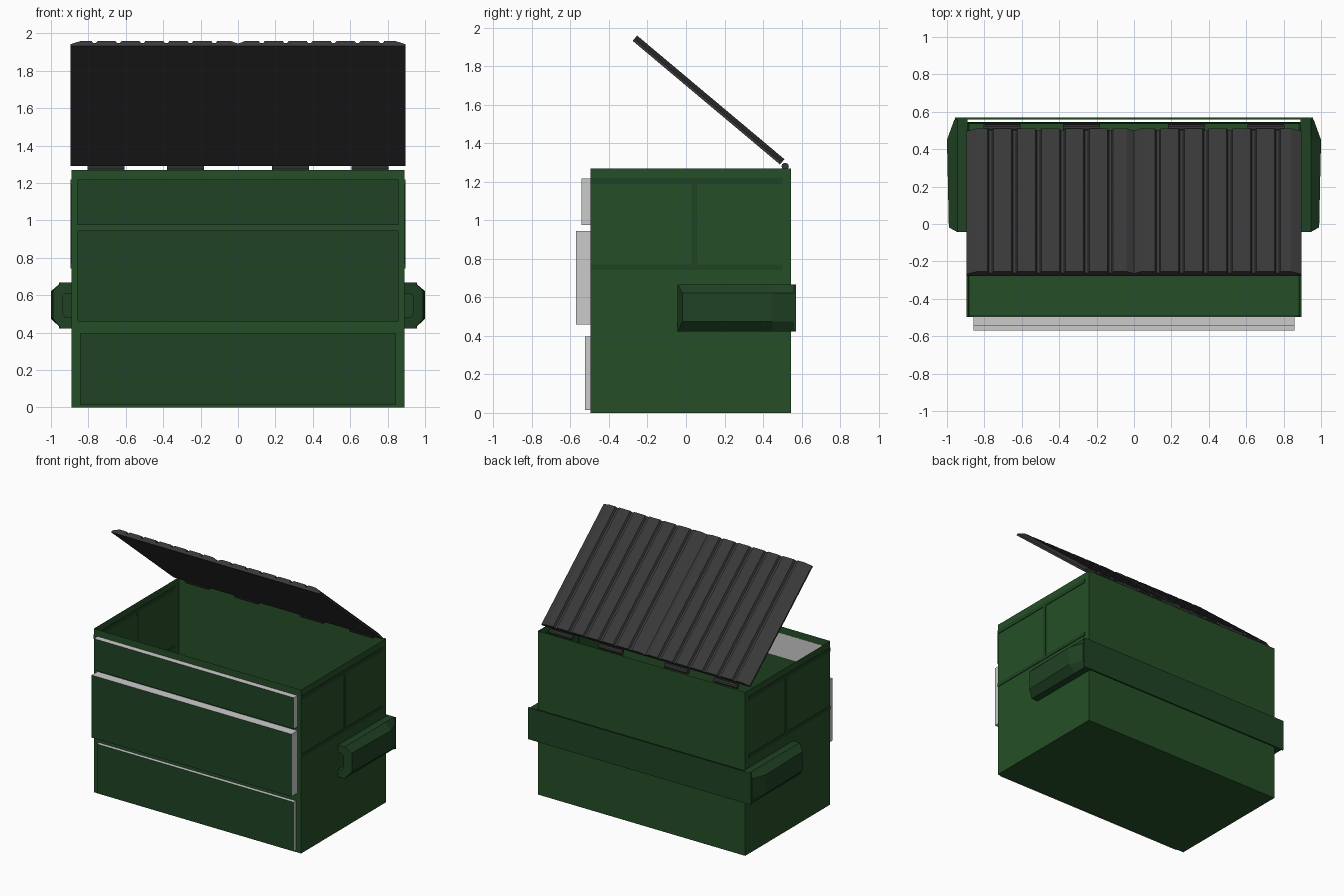
import bpy, bmesh, math
from mathutils import Vector

if "Cube" in bpy.data.objects:
    bpy.data.objects.remove(bpy.data.objects["Cube"])


def material(name, rgb):
    m = bpy.data.materials.new(name)
    m.diffuse_color = (*rgb, 1)
    m.use_nodes = True
    m.node_tree.nodes["Principled BSDF"].inputs["Base Color"].default_value = m.diffuse_color
    return m


GREEN = material("body_green", (0.018, 0.078, 0.02))
TRIM = material("trim_green", (0.014, 0.056, 0.018))
BLACK = material("lid_black", (0.04, 0.04, 0.04))
GREY = material("bare_grey", (0.6, 0.6, 0.6))


def finish(name, bm, *mats):
    bmesh.ops.recalc_face_normals(bm, faces=bm.faces)
    me = bpy.data.meshes.new(name)
    bm.to_mesh(me)
    bm.free()
    ob = bpy.data.objects.new(name, me)
    bpy.context.collection.objects.link(ob)
    for m in mats:
        me.materials.append(m)
    return ob


def mirror_x(ob):
    mod = ob.modifiers.new("mirror", 'MIRROR')
    mod.use_clip = False
    mod.use_mirror_merge = False
    return ob


def box_bm(lo, hi):
    bm = bmesh.new()
    bmesh.ops.create_cube(bm, size=1)
    for v in bm.verts:
        v.co = [lo[i] + (v.co[i] + 0.5) * (hi[i] - lo[i]) for i in range(3)]
    return bm


def box(name, lo, hi, mat):
    return finish(name, box_bm(lo, hi), mat)


def loft(name, sections, mat):
    """Skin a list of matching closed cross-sections and cap both ends."""
    bm = bmesh.new()
    rings = [[bm.verts.new(p) for p in s] for s in sections]
    n = len(rings[0])
    for a, b in zip(rings, rings[1:]):
        for i in range(n):
            j = (i + 1) % n
            bm.faces.new((a[i], a[j], b[j], b[i]))
    bm.faces.new(rings[0])
    bm.faces.new(rings[-1])
    return finish(name, bm, mat)


# open-topped bin: inset the top of a box and push it down to the floor
W, Y0, Y1, H, T = 0.89, -0.497, 0.545, 1.27, 0.015
bm = box_bm((-W, Y0, 0), (W, Y1, H))
bm.normal_update()
top = max(bm.faces, key=lambda f: f.calc_center_median().z)
bmesh.ops.inset_individual(bm, faces=[top], thickness=T)
for v in top.verts:
    v.co.z = 0.02
finish("bin_body", bm, GREEN)

# front panels: green faces with bare grey edges
for name, hw, z0, z1, y in (("lower_front_panel", 0.845, 0.015, 0.397, -0.525),
                            ("middle_front_panel", 0.858, 0.46, 0.945, -0.57),
                            ("upper_front_panel", 0.858, 0.975, 1.218, -0.543)):
    bm = box_bm((-hw, y, z0), (hw, Y0 + 0.002, z1))
    bm.normal_update()
    for f in bm.faces:
        f.material_index = 1 if f.normal.y < -0.5 else 0
    finish(name, bm, GREY, TRIM)

# thin side ribs
for name, y0, y1, z0, z1 in (("upper_side_rib", Y0, 0.5, 1.19, 1.22),
                             ("lower_side_rib", Y0, 0.5, 0.742, 0.77),
                             ("upright_side_rib", 0.028, 0.056, 0.77, 1.19)):
    mirror_x(box(name, (W - 0.005, y0, z0), (W + 0.005, y1, z1), TRIM))


# fork sleeves: chamfered C-section against each side wall
def sleeve_section(y_in, y_out, x_out):
    return [(W, y_in, 0.668), (0.945, y_in, 0.668), (x_out, y_out, 0.622),
            (x_out, y_out, 0.475), (0.945, y_in, 0.422), (W, y_in, 0.422),
            (W, y_in, 0.48), (0.92, y_in, 0.48), (0.935, y_in, 0.5),
            (0.935, y_in, 0.595), (0.92, y_in, 0.61), (W, y_in, 0.61)]


mirror_x(loft("fork_sleeve", [sleeve_section(-0.043, -0.018, 0.99),
                              sleeve_section(0.45, 0.45, 1.0),
                              sleeve_section(0.56, 0.56, 0.96)], TRIM))

# strap across the back joining the sleeves
box("back_strap", (-0.956, 0.56, 0.422), (0.956, 0.57, 0.668), TRIM)

# ribbed lid: half profile (x, height) mirrored, swept along the slope
half = [(0, 0.018), (0.04, 0.036)]
for k in range(6):
    c = 0.127 + 0.128 * k
    half += [(c - 0.016, 0.036), (c - 0.008, 0.022), (c + 0.008, 0.022), (c + 0.016, 0.036)]
half += [(0.84, 0.036), (0.895, 0.014), (0.895, 0)]
profile = half + [(-x, h) for x, h in reversed(half[1:])]
hinge_end, free_end = Vector((0, 0.488, 1.29)), Vector((0, -0.277, 1.932))
d = (free_end - hinge_end).normalized()
up = Vector((0, d.z, -d.y))
loft("open_lid", [[e + up * h + Vector((x, 0, 0)) for x, h in profile]
                  for e in (hinge_end, free_end)], BLACK)

# hinge barrels
for name, x0, x1 in (("inner_hinge", 0.183, 0.38), ("outer_hinge", 0.607, 0.805)):
    rings = [[(x, 0.515 + 0.019 * math.cos(a), 1.28 + 0.019 * math.sin(a))
              for a in (math.tau * i / 10 for i in range(10))] for x in (x0, x1)]
    mirror_x(loft(name, rings, BLACK))
